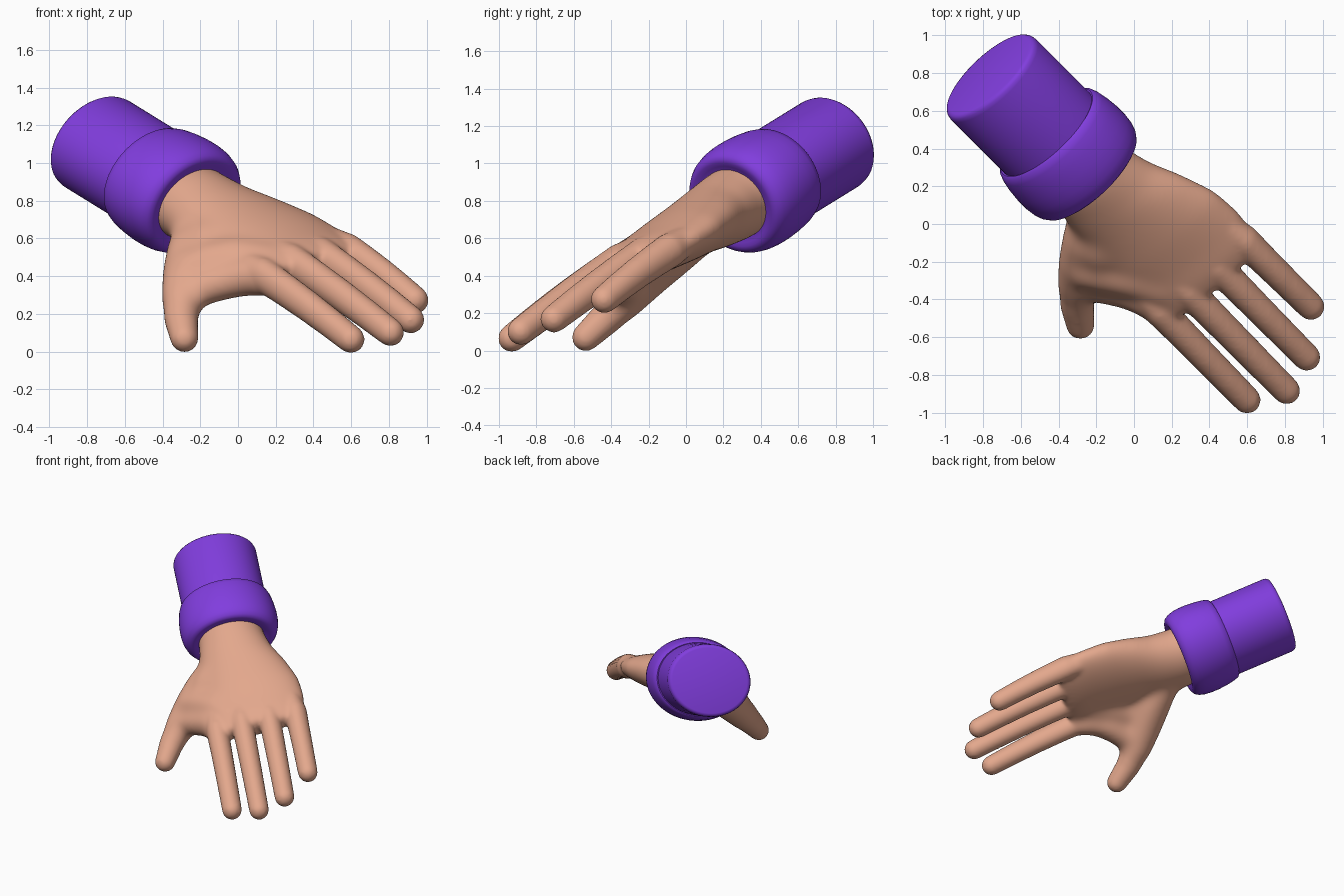
import bpy, bmesh, math
from mathutils import Vector

if "Cube" in bpy.data.objects:
    bpy.data.objects.remove(bpy.data.objects["Cube"])

# Arm frame: side across the knuckles, axis towards the fingertips, up out of the back of the hand
SIDE = Vector((0.707, 0.707, 0))
AXIS = Vector((0.648, -0.648, -0.40))
UP = Vector((0.283, -0.283, 0.916))
TILT = 0.22
UP_T = UP * math.cos(TILT) - SIDE * math.sin(TILT)


def place(s, a, u):
    return SIDE * s + AXIS * a + UP * u


def material(name, color):
    m = bpy.data.materials.new(name)
    m.diffuse_color = (*color, 1)
    m.use_nodes = True
    m.node_tree.nodes["Principled BSDF"].inputs["Base Color"].default_value = m.diffuse_color
    return m


def tube(bm, stations, fixed=None, round_tip=False, seg=32):
    """Loft of elliptical rings; stations are (side, along, up, half width, half thickness)."""
    pts = [place(*s[:3]) for s in stations]
    rings = []
    for i, s in enumerate(stations):
        t = fixed or (pts[min(i + 1, len(pts) - 1)] - pts[max(i - 1, 0)]).normalized()
        rings.append((pts[i], t, s[3], s[4]))
    if round_tip:
        p, t, rw, rn = rings[-1]
        for k in range(1, 6):
            f = k * math.pi / 2 / 5.5
            rings.append((p + t * rw * math.sin(f), t, rw * math.cos(f), rn * math.cos(f)))
    loops = []
    for p, t, rw, rn in rings:
        x = t.cross(UP_T).normalized()
        y = x.cross(t).normalized()
        loops.append([bm.verts.new(p + x * rw * math.cos(2 * math.pi * j / seg)
                                   + y * rn * math.sin(2 * math.pi * j / seg)) for j in range(seg)])
    faces = []
    for l0, l1 in zip(loops, loops[1:]):
        for j in range(seg):
            k = (j + 1) % seg
            faces.append(bm.faces.new((l0[j], l0[k], l1[k], l1[j])))
    faces += [bm.faces.new(loops[0]), bm.faces.new(loops[-1])]
    bmesh.ops.recalc_face_normals(bm, faces=faces)


def finish(bm, name, mat):
    me = bpy.data.meshes.new(name)
    bm.to_mesh(me)
    bm.free()
    me.materials.append(mat)
    ob = bpy.data.objects.new(name, me)
    bpy.context.collection.objects.link(ob)
    bpy.ops.object.select_all(action='DESELECT')
    ob.select_set(True)
    bpy.context.view_layer.objects.active = ob
    bpy.ops.object.shade_smooth_by_angle(angle=math.radians(40))
    return ob


def fuse(ob, voxel, iterations):
    rm = ob.modifiers.new("fuse", 'REMESH')
    rm.mode = 'VOXEL'
    rm.voxel_size = voxel
    rm.use_smooth_shade = True
    sm = ob.modifiers.new("soften", 'SMOOTH')
    sm.factor = 0.5
    sm.iterations = iterations


def sleeve_part(name, profile, mat, flat=1.0):
    bm = bmesh.new()
    tube(bm, [(0.015, a, 0.58, 0.312 * k, 0.269 * k * flat) for a, k in profile], fixed=AXIS, seg=64)
    return finish(bm, name, mat)


purple = material("purple cloth", (0.22, 0.047, 0.73))
skin = material("skin", (0.77, 0.39, 0.265))

# Sleeve with a softly rounded end, and the bulging cuff
sleeve_part("sleeve", [(-1.457, 0.90), (-1.453, 0.95), (-1.44, 0.985), (-1.42, 1.0), (-0.9, 1.0)], purple)
sleeve_part("cuff", [(-0.975, 0.96), (-0.985, 1.03), (-0.975, 1.075), (-0.94, 1.115), (-0.88, 1.15),
                     (-0.81, 1.17), (-0.75, 1.17), (-0.70, 1.15), (-0.66, 1.11), (-0.632, 1.05),
                     (-0.62, 0.98), (-0.618, 0.91), (-0.625, 0.83), (-0.635, 0.70)], purple, 0.985)

# Palm, thumb root and thumb web, fused and heavily softened first
bm = bmesh.new()
tube(bm, [(0.01, -0.85, 0.58, 0.24, 0.20), (0.01, -0.60, 0.58, 0.25, 0.20),
          (0.02, -0.45, 0.585, 0.28, 0.182), (0.05, -0.30, 0.60, 0.32, 0.162),
          (0.075, -0.10, 0.61, 0.365, 0.145), (0.085, 0.08, 0.615, 0.37, 0.126),
          (0.075, 0.20, 0.62, 0.36, 0.115), (0.06, 0.31, 0.625, 0.32, 0.085)], fixed=AXIS)
tube(bm, [(-0.05, -0.50, 0.53, 0.12, 0.12), (-0.23, -0.31, 0.435, 0.142, 0.142),
          (-0.34, -0.20, 0.35, 0.135, 0.128), (-0.44, -0.09, 0.26, 0.115, 0.112),
          (-0.52, 0.02, 0.19, 0.09, 0.09)])
tube(bm, [(-0.42, -0.10, 0.285, 0.09, 0.09), (-0.345, -0.035, 0.365, 0.105, 0.10),
          (-0.275, 0.04, 0.435, 0.11, 0.105), (-0.225, 0.15, 0.505, 0.105, 0.11),
          (-0.22, 0.30, 0.535, 0.085, 0.09)])
tube(bm, [(-0.38, -0.22, 0.37, 0.11, 0.10), (-0.29, -0.14, 0.45, 0.13, 0.115),
          (-0.20, -0.03, 0.52, 0.13, 0.125), (-0.12, 0.15, 0.57, 0.11, 0.11)])
tube(bm, [(-0.05, -0.45, 0.58, 0.13, 0.13), (-0.21, -0.25, 0.50, 0.13, 0.13),
          (-0.30, -0.08, 0.43, 0.10, 0.10)])
core = finish(bm, "palm_core", skin)
fuse(core, 0.014, 60)
smooth_core = bpy.data.meshes.new_from_object(
    core.evaluated_get(bpy.context.evaluated_depsgraph_get()))
bpy.data.objects.remove(core)

# Whole hand: softened palm plus fingers and thumb tip
bm = bmesh.new()
bm.from_mesh(smooth_core)
# Fingers: side and up at knuckle, then side, along and up at tip
for s0, u0, s1, a1, u1 in [(-0.228, 0.54, -0.236, 0.967, 0.493), (-0.048, 0.62, -0.053, 1.056, 0.572),
                           (0.152, 0.66, 0.148, 0.984, 0.614), (0.35, 0.68, 0.354, 0.782, 0.639)]:
    mid = [(s0 + (s1 - s0) * f, 0.22 + (a1 - 0.22) * f, u0 + (u1 - u0) * f + 0.008 * math.sin(math.pi * f),
            0.085 - 0.011 * f ** 0.6, 0.094 - 0.019 * f) for f in (0, 0.25, 0.5, 0.75, 1)]
    tube(bm, [(s0 * 0.9, -0.12, u0 - 0.01, 0.06, 0.06)] + mid, round_tip=True)
tube(bm, [(-0.34, -0.20, 0.35, 0.10, 0.10), (-0.44, -0.09, 0.26, 0.105, 0.102),
          (-0.52, 0.02, 0.19, 0.09, 0.088), (-0.58, 0.135, 0.136, 0.076, 0.076)], round_tip=True)
hand = finish(bm, "hand", skin)
fuse(hand, 0.012, 20)
